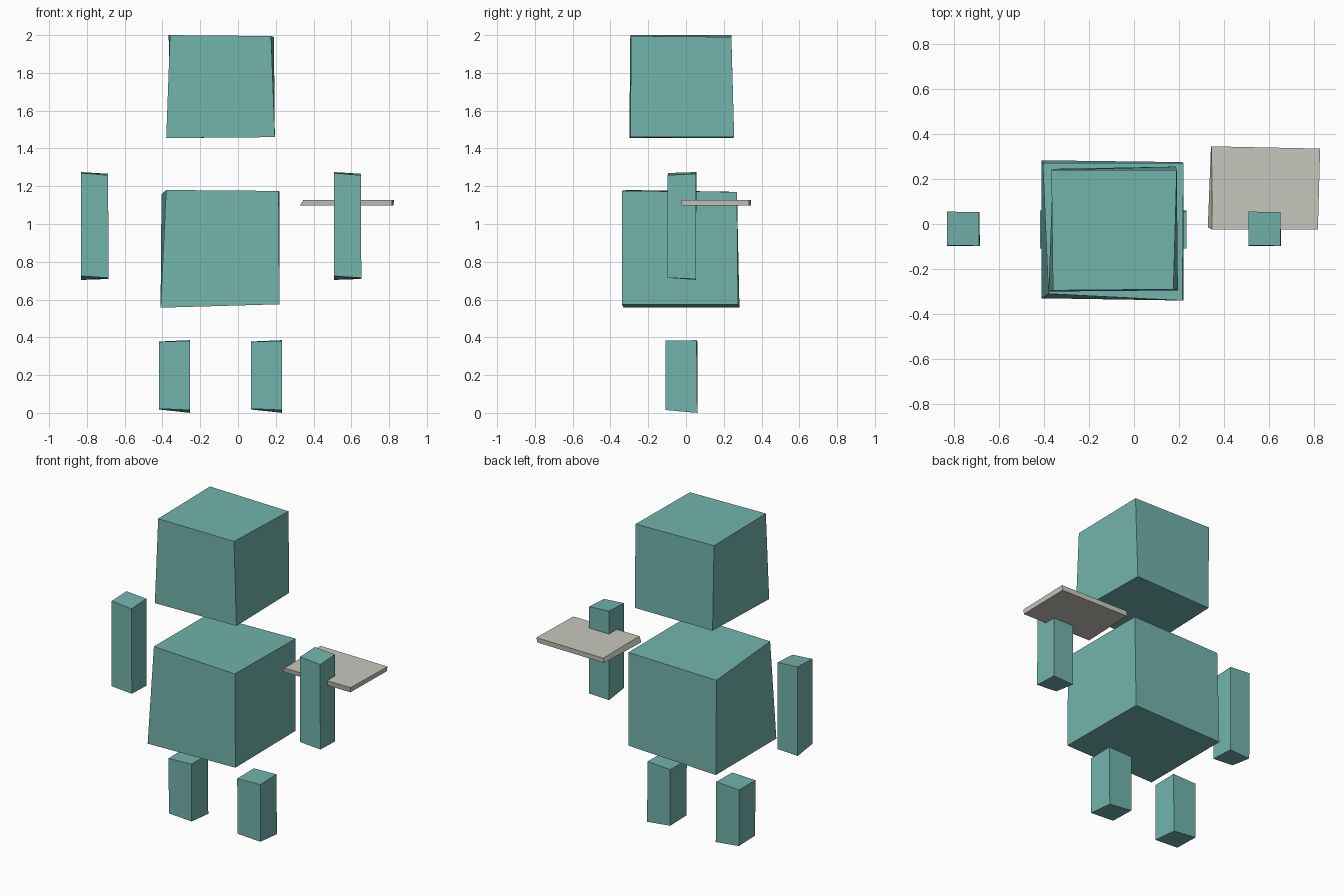
import bpy


def material(name, rgb):
    m = bpy.data.materials.new(name)
    m.diffuse_color = (*rgb, 1.0)
    return m


teal = material("teal", (0.171, 0.456, 0.413))
stone = material("warm grey", (0.578, 0.571, 0.510))

FACES = [(3, 2, 1, 0), (4, 5, 6, 7), (0, 1, 5, 4),
         (1, 2, 6, 5), (2, 3, 7, 6), (3, 0, 4, 7)]


def rough_block(name, bottom, top, mat, dx=0.0):
    """Hand-hewn box: corners run front-left, front-right, back-right, back-left."""
    verts = [(x + dx, y, z) for x, y, z in bottom + top]
    mesh = bpy.data.meshes.new(name)
    mesh.from_pydata(verts, [], FACES)
    mesh.materials.append(mat)
    obj = bpy.data.objects.new(name, mesh)
    bpy.context.collection.objects.link(obj)
    return obj


# Head
rough_block("head",
            [(-0.38, -0.30, 1.455), (0.195, -0.295, 1.46), (0.185, 0.255, 1.46), (-0.36, 0.245, 1.455)],
            [(-0.36, -0.295, 2.0), (0.175, -0.29, 1.995), (0.19, 0.24, 1.99), (-0.367, 0.24, 2.0)], teal)

# Torso
rough_block("torso",
            [(-0.41, -0.33, 0.557), (0.22, -0.34, 0.575), (0.215, 0.275, 0.575), (-0.41, 0.283, 0.557)],
            [(-0.38, -0.31, 1.18), (0.215, -0.34, 1.175), (0.22, 0.27, 1.17), (-0.405, 0.27, 1.158)], teal)

# Arms, same block on both sides
arm_bottom = [(-0.83, -0.098, 0.725), (-0.685, -0.098, 0.715), (-0.686, 0.053, 0.709), (-0.83, 0.053, 0.704)]
arm_top = [(-0.83, -0.095, 1.27), (-0.688, -0.097, 1.258), (-0.688, 0.053, 1.266), (-0.83, 0.055, 1.275)]
for side, dx in (("left", 0.0), ("right", 1.338)):
    rough_block(side + "_arm", arm_bottom, arm_top, teal, dx)

# Legs, same block on both sides
leg_bottom = [(-0.417, -0.105, 0.022), (-0.253, -0.108, 0.015), (-0.253, 0.06, 0.0), (-0.417, 0.06, 0.018)]
leg_top = [(-0.417, -0.108, 0.376), (-0.253, -0.108, 0.382), (-0.253, 0.056, 0.385), (-0.417, 0.06, 0.378)]
for side, dx in (("left", 0.0), ("right", 0.487)):
    rough_block(side + "_leg", leg_bottom, leg_top, teal, dx)

# Thin slab held at the right arm
rough_block("slab",
            [(0.328, -0.015, 1.097), (0.815, -0.025, 1.097), (0.822, 0.333, 1.097), (0.342, 0.343, 1.097)],
            [(0.347, -0.025, 1.128), (0.817, -0.025, 1.128), (0.827, 0.335, 1.128), (0.345, 0.345, 1.128)], stone)
